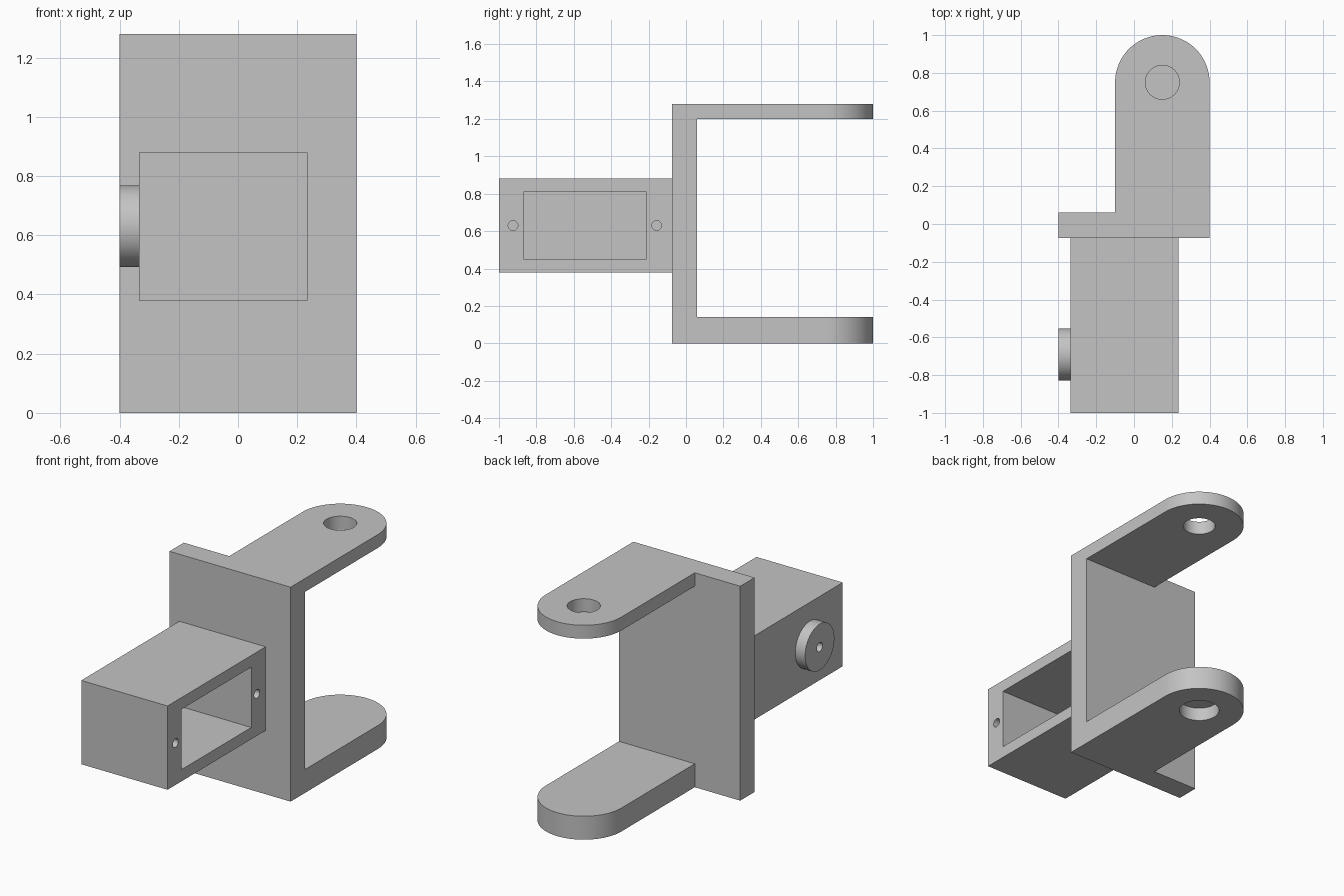
import bpy, math
from mathutils import Matrix, Vector

if "Cube" in bpy.data.objects:
    bpy.data.objects.remove(bpy.data.objects["Cube"], do_unlink=True)

grey = bpy.data.materials.new("plain_grey")
grey.use_nodes = True
colour = (0.55, 0.55, 0.55, 1)
grey.diffuse_color = colour
grey.node_tree.nodes["Principled BSDF"].inputs["Base Color"].default_value = colour


def prism(name, outline, z0, z1):
    """Extrude a counter-clockwise plan outline from z0 to z1."""
    n = len(outline)
    verts = [(x, y, z) for z in (z0, z1) for x, y in outline]
    faces = [list(range(n))[::-1], list(range(n, 2 * n))]
    faces += [[i, (i + 1) % n, n + (i + 1) % n, n + i] for i in range(n)]
    mesh = bpy.data.meshes.new(name)
    mesh.from_pydata(verts, [], faces)
    mesh.materials.append(grey)
    obj = bpy.data.objects.new(name, mesh)
    bpy.context.collection.objects.link(obj)
    return obj


def box(name, x, y, z):
    return prism(name, [(x[0], y[0]), (x[1], y[0]), (x[1], y[1]), (x[0], y[1])], *z)


def arc(cx, cy, r, start, end, steps):
    return [(cx + r * math.cos(start + (end - start) * i / steps),
             cy + r * math.sin(start + (end - start) * i / steps))
            for i in range(steps + 1)]


def cylinder(name, centre, r, length, axis="Z", sides=64):
    """Cylinder centred on a point, along Z or X."""
    obj = prism(name, arc(0, 0, r, 0, math.tau, sides)[:-1], -length / 2, length / 2)
    turn = Matrix.Rotation(math.pi / 2, 4, "Y") if axis == "X" else Matrix()
    obj.data.transform(Matrix.Translation(Vector(centre)) @ turn)
    return obj


def activate(obj):
    bpy.ops.object.select_all(action="DESELECT")
    obj.select_set(True)
    bpy.context.view_layer.objects.active = obj


def cut(obj, *cutters):
    for cutter in cutters:
        activate(obj)
        mod = obj.modifiers.new("cut", "BOOLEAN")
        mod.operation, mod.solver, mod.object = "DIFFERENCE", "EXACT", cutter
        bpy.ops.object.modifier_apply(modifier=mod.name)
        bpy.data.objects.remove(cutter, do_unlink=True)


# Fork bracket: plate and rounded tongue in plan, with the gap cut between the arms
back, front = 0.06, -0.075
pivot_x, pivot_y, tip_r = 0.15, 0.75, 0.25
plan = [(-0.4, front), (0.4, front)]
plan += arc(pivot_x, pivot_y, tip_r, 0, math.pi, 48)
plan += [(pivot_x - tip_r, back), (-0.4, back)]
bracket = prism("fork_bracket", plan, 0, 1.28)
cut(bracket,
    box("arm_gap", (-0.6, 0.6), (back, 1.2), (0.14, 1.2)),
    cylinder("upper_pivot_hole", (pivot_x, pivot_y, 1.24), 0.09, 0.3),
    cylinder("lower_pivot_recess", (pivot_x, pivot_y, 0), 0.112, 0.16))

# Hollow housing, open on its left side, with a screw hole at each end
mid_z = 0.63
housing = box("housing", (-0.335, 0.235), (-1, front), (0.38, 0.88))
cut(housing,
    box("pocket", (-0.265, 0.4), (-0.87, -0.21), (0.45, 0.81)),
    *[cylinder("screw_hole", (0.235, y, mid_z), 0.026, 0.2, "X", 24)
      for y in (-0.925, -0.157)])

# Round boss on the right side with a small centre hole
boss = cylinder("boss", (-0.3675, -0.69, mid_z), 0.138, 0.065, "X")
cut(boss, cylinder("boss_hole", (-0.37, -0.69, mid_z), 0.027, 0.3, "X", 24))

for part in (bracket, housing, boss):
    activate(part)
    bpy.ops.object.shade_smooth_by_angle(angle=math.radians(30))
